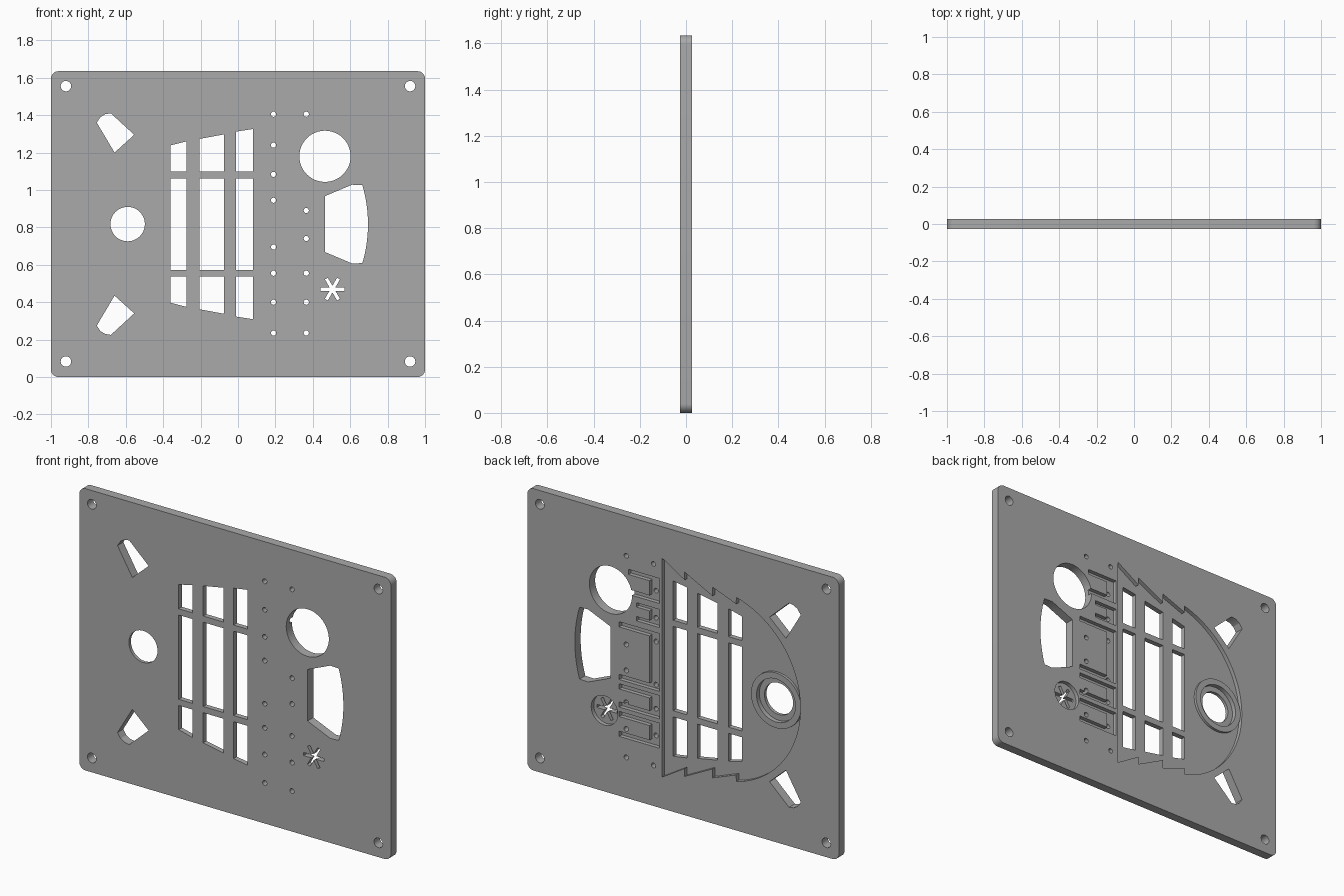
import bpy, bmesh
from math import sin, cos, pi, radians
from mathutils import Vector

cube = bpy.data.objects.get("Cube")
if cube:
    bpy.data.objects.remove(cube, do_unlink=True)

MID = 0.8175            # height of the horizontal symmetry line
HALF = 0.0265           # half of the plate thickness
FLOOR = 0.003           # floor of the rear recess

grey = bpy.data.materials.new("panel grey")
grey.use_nodes = True
colour = (0.4, 0.4, 0.4, 1)
grey.diffuse_color = colour
grey.node_tree.nodes["Principled BSDF"].inputs["Base Color"].default_value = colour


def arc(cx, cz, r, start, end, steps):
    return [(cx + r * cos(radians(start + (end - start) * i / steps)),
             cz + r * sin(radians(start + (end - start) * i / steps)))
            for i in range(steps + 1)]


def circle(cx, cz, r, steps=48):
    return arc(cx, cz, r, 0, 360, steps)[:-1]


def rect(x0, x1, z0, z1):
    return [(x0, z0), (x1, z0), (x1, z1), (x0, z1)]


def flip(points):
    return [(x, 2 * MID - z) for x, z in reversed(points)]


def prisms(name, outlines, y0, y1):
    """Extrude each x-z outline from y0 to y1 into one object."""
    bm = bmesh.new()
    for pts in outlines:
        face = bm.faces.new([bm.verts.new((x, y0, z)) for x, z in pts])
        geo = bmesh.ops.extrude_face_region(bm, geom=[face])["geom"]
        moved = [v for v in geo if isinstance(v, bmesh.types.BMVert)]
        bmesh.ops.translate(bm, verts=moved, vec=Vector((0, y1 - y0, 0)))
    bmesh.ops.recalc_face_normals(bm, faces=bm.faces)
    mesh = bpy.data.meshes.new(name)
    bm.to_mesh(mesh)
    bm.free()
    mesh.materials.append(grey)
    obj = bpy.data.objects.new(name, mesh)
    bpy.context.collection.objects.link(obj)
    return obj


def cut(target, outlines, y0, y1):
    cutter = prisms("cutter", outlines, y0, y1)
    cutter.hide_render = True
    mod = target.modifiers.new("cut", 'BOOLEAN')
    mod.operation = 'DIFFERENCE'
    mod.solver = 'EXACT'
    mod.object = cutter
    bpy.context.view_layer.objects.active = target
    bpy.ops.object.modifier_apply(modifier=mod.name)
    bpy.data.objects.remove(cutter, do_unlink=True)


# Plate with rounded corners
R = 0.04
outline = []
for cx, cz, a in ((1 - R, 2 * MID - R, 0), (R - 1, 2 * MID - R, 90),
                  (R - 1, R, 180), (1 - R, R, 270)):
    outline += arc(cx, cz, R, a, a + 90, 8)
panel = prisms("panel", [outline], -HALF, HALF)

# Rear recess: saw-toothed top and bottom, round end
teeth = [(0.137, 1.454), (-0.01, 1.364), (-0.01, 1.41), (-0.188, 1.319),
         (-0.188, 1.371), (-0.341, 1.313)]
recess = teeth + arc(-0.2, MID, 0.553, 104.8, 255.2, 48) + flip(teeth)

# Rear switch pockets, each wrapped round a raised land
def bracket(z0, z1, wall, x0=0.15, x1=0.41, inner=0.215):
    return [(x0, z0), (x1, z0), (x1, z0 + wall), (inner, z0 + wall),
            (inner, z1 - wall), (x1, z1 - wall), (x1, z1), (x0, z1)]


pockets = [recess,
           bracket(0.675, 1.01, 0.03),
           bracket(0.515, 0.65, 0.03),
           bracket(0.345, 0.49, 0.03),
           bracket(1.045, 1.15, 0.025, x1=0.3),
           bracket(1.185, 1.33, 0.03, x1=0.35),
           circle(0.505, 0.47, 0.085)]
cut(panel, pockets, FLOOR, 0.1)

# Deeper seat inside the collar
cut(panel, [circle(-0.59, MID, 0.125)], -0.008, 0.1)

# Through openings: window grid
holes = []
for x0, x1, top0, top1 in ((-0.362, -0.275, 1.238, 1.26),
                           (-0.205, -0.075, 1.273, 1.297),
                           (-0.01, 0.08, 1.312, 1.326)):
    upper = [(x0, 1.098), (x1, 1.098), (x1, top1), (x0, top0)]
    holes += [upper, flip(upper), rect(x0, x1, 0.573, 1.062)]

# Wedge slots, side window and round ports
wedge = [(-0.755, 1.36), (-0.66, 1.20), (-0.555, 1.295), (-0.68, 1.41),
         (-0.71, 1.405), (-0.735, 1.39)]
side = [(0.465, 0.668), (0.61, 0.607)] + \
    arc(-0.04, MID, 0.735, -16.5, 16.5, 16) + [(0.61, 1.028), (0.465, 0.967)]
holes += [wedge, flip(wedge), side,
          circle(0.465, 1.18, 0.137), circle(-0.59, MID, 0.092)]

# Corner fixings and switch pin holes
holes += [circle(x, z, 0.028, 24) for x in (-0.92, 0.92) for z in (0.083, 1.555)]
shared = (1.405, 0.555, 0.4, 0.235)
for x, extra in ((0.19, (1.24, 1.083, 0.945, 0.695)), (0.365, (0.89, 0.74))):
    holes += [circle(x, z, 0.014, 16) for z in shared + extra]

# Six-armed star opening
star = []
for k in range(6):
    a = k * pi / 3
    for radius, side_step in ((0.065, -0.009), (0.065, 0.009)):
        star.append((0.505 + radius * cos(a) - side_step * sin(a),
                     0.47 + radius * sin(a) + side_step * cos(a)))
    star.append((0.505 + 0.018 * cos(a + pi / 6), 0.47 + 0.018 * sin(a + pi / 6)))
holes.append(star)
cut(panel, holes, -0.1, 0.1)

# Raised collar round the left port
collar = prisms("port_collar", [circle(-0.59, MID, 0.16)], FLOOR - 0.004, 0.018)
cut(collar, [circle(-0.59, MID, 0.125)], -0.1, 0.1)

for obj in (panel, collar):
    bpy.ops.object.select_all(action='DESELECT')
    obj.select_set(True)
    bpy.context.view_layer.objects.active = obj
    bpy.ops.object.shade_smooth_by_angle(angle=radians(25))
